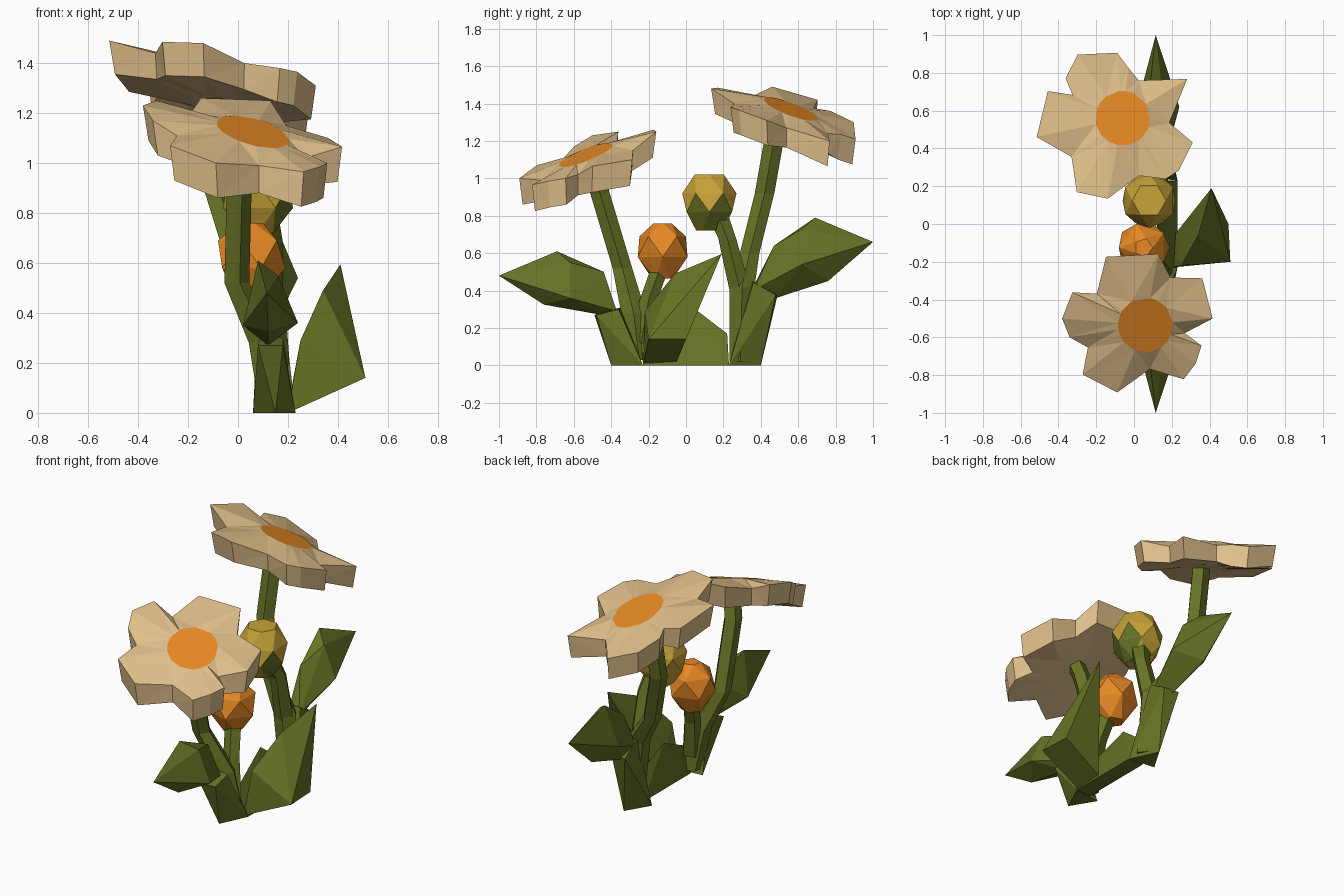
import bpy, bmesh, math
from mathutils import Vector

if "Cube" in bpy.data.objects:
    bpy.data.objects.remove(bpy.data.objects["Cube"])


def material(name, rgb):
    m = bpy.data.materials.new(name)
    m.diffuse_color = (*rgb, 1)
    m.use_nodes = True
    m.node_tree.nodes["Principled BSDF"].inputs["Base Color"].default_value = m.diffuse_color
    return m


GREEN = material("leaf_green", (0.135, 0.165, 0.018))
CREAM = material("petal_cream", (0.74, 0.52, 0.255))
ORANGE = material("orange", (0.80, 0.25, 0.018))
YELLOW = material("bud_yellow", (0.58, 0.37, 0.04))


def finish(name, bm, *mats):
    bmesh.ops.recalc_face_normals(bm, faces=bm.faces)
    me = bpy.data.meshes.new(name)
    bm.to_mesh(me)
    bm.free()
    for m in mats:
        me.materials.append(m)
    ob = bpy.data.objects.new(name, me)
    bpy.context.collection.objects.link(ob)
    return ob


def hull(name, pts, mat=GREEN):
    bm = bmesh.new()
    for p in pts:
        bm.verts.new(p)
    bmesh.ops.convex_hull(bm, input=bm.verts)
    loose = [v for v in bm.verts if not v.link_faces]
    bmesh.ops.delete(bm, geom=loose, context='VERTS')
    return finish(name, bm, mat)


def stem(name, path, sides=5):
    # path entries: x, y, z, radius
    bm = bmesh.new()
    rings = []
    for x, y, z, r in path:
        rings.append([bm.verts.new((x + r * math.cos(math.tau * i / sides),
                                    y + r * math.sin(math.tau * i / sides), z))
                      for i in range(sides)])
    for a, b in zip(rings, rings[1:]):
        for i in range(sides):
            j = (i + 1) % sides
            bm.faces.new((a[i], a[j], b[j], b[i]))
    bm.faces.new(rings[0])
    bm.faces.new(rings[-1])
    finish(name, bm, GREEN)


def flower(name, centre, slope, outline, thick):
    # thick faceted slab: tilted orange middle, rim following the outline points
    bm = bmesh.new()
    c = Vector(centre)
    n = len(outline)
    offs = [Vector((x - c.x, y - c.y)) for x, y, z in outline]
    rad = [o.length for o in offs]

    def at(o, z):
        return bm.verts.new((c.x + o.x, c.y + o.y, z))

    def plane(o, dz):
        return at(o, c.z + slope[0] * o.x + slope[1] * o.y + dz)

    disc, top, low, under = [], [], [], []
    for i, o in enumerate(offs):
        z = outline[i][2]
        notch = rad[i] < rad[i - 1] and rad[i] < rad[(i + 1) % n]
        disc.append(plane(o.normalized() * 0.145, 0))
        top.append(at(o * (0.95 if notch else 0.99), z - (0.01 if notch else 0)))
        low.append(at(o * (0.93 if notch else 0.94), z - thick + (0.02 if notch else 0)))
        under.append(plane(o.normalized() * 0.12, -thick - 0.02))
    for a, b in ((disc, top), (top, low), (low, under)):
        for i in range(n):
            j = (i + 1) % n
            bm.faces.new((a[i], a[j], b[j], b[i]))
    bm.faces.new(under)
    bm.faces.new(disc).material_index = 1
    quads = [f for f in bm.faces if len(f.verts) == 4]
    bmesh.ops.triangulate(bm, faces=quads)
    finish(name, bm, CREAM, ORANGE)


def bud(name, centre, rings, sides, mats, rule=None):
    # faceted lathe; rings are (height, radius), alternate rings twisted half a step
    bm = bmesh.new()
    pts = []
    for k, (z, r) in enumerate(rings):
        for i in range(sides):
            a = math.tau * (i + 0.5 * (k % 2)) / sides
            pts.append(bm.verts.new((centre[0] + r * math.cos(a),
                                     centre[1] + r * math.sin(a), z)))
    bmesh.ops.convex_hull(bm, input=pts)
    bmesh.ops.recalc_face_normals(bm, faces=bm.faces)
    bm.normal_update()
    if rule:
        for f in bm.faces:
            f.material_index = int(f.normal.dot(Vector(rule)) > 0.7)
    finish(name, bm, *mats)


# Flower heads
flower("front_flower", (0.06, -0.535, 1.125), (-0.24, 0.38), [
    (-0.15, -0.17, 1.26), (0.13, -0.155, 1.25), (0.20, -0.27, 1.16),
    (0.365, -0.285, 1.10), (0.42, -0.50, 1.065), (0.28, -0.58, 1.03),
    (0.36, -0.645, 1.0), (0.33, -0.74, 0.985), (0.265, -0.825, 0.965),
    (0.085, -0.78, 1.0), (-0.09, -0.895, 1.0), (-0.275, -0.80, 1.07),
    (-0.26, -0.66, 1.12), (-0.345, -0.60, 1.17), (-0.385, -0.50, 1.23),
    (-0.33, -0.36, 1.25), (-0.21, -0.36, 1.20)], 0.14)
flower("rear_flower", (-0.06, 0.56, 1.37), (-0.25, -0.36), [
    (-0.365, 0.775, 1.36), (-0.30, 0.90, 1.30), (-0.09, 0.91, 1.21),
    (-0.03, 0.83, 1.235), (0.03, 0.77, 1.25), (0.285, 0.77, 1.20),
    (0.20, 0.535, 1.28), (0.315, 0.43, 1.31), (0.24, 0.28, 1.365),
    (0.17, 0.235, 1.38), (0.03, 0.24, 1.41), (-0.14, 0.13, 1.48),
    (-0.305, 0.165, 1.485), (-0.345, 0.345, 1.45), (-0.52, 0.46, 1.49),
    (-0.46, 0.705, 1.42), (-0.34, 0.69, 1.385)], 0.135)

# Stems
stem("front_stem", [(0.14, -0.25, 0.03, 0.07), (0.10, -0.28, 0.28, 0.07),
                    (-0.01, -0.34, 0.52, 0.055), (0.0, -0.46, 0.92, 0.055),
                    (0.03, -0.49, 1.03, 0.055)])
stem("rear_stem", [(0.16, 0.29, 0.02, 0.06), (0.12, 0.30, 0.42, 0.07),
                   (0.0, 0.34, 0.6, 0.055), (-0.10, 0.42, 0.92, 0.055),
                   (-0.09, 0.48, 1.26, 0.055)])
stem("yellow_bud_stem", [(0.12, 0.29, 0.40, 0.06), (0.13, 0.22, 0.68, 0.05),
                         (0.1, 0.17, 0.8, 0.06)])
stem("orange_bud_stem", [(0.13, -0.24, 0.12, 0.06), (0.10, -0.2, 0.35, 0.05),
                         (0.07, -0.14, 0.52, 0.05)])

# Buds
bud("orange_bud", (0.05, -0.125), [(0.76, 0.05), (0.69, 0.13), (0.58, 0.14),
                                   (0.465, 0.06)], 5, [ORANGE])
bud("yellow_bud", (0.08, 0.125), [(1.02, 0.09), (0.92, 0.145), (0.82, 0.14),
                                  (0.72, 0.07)], 6, [YELLOW, GREEN], (0.77, 0.0, -0.64))

# Side leaves with their stalks; the rear one sits higher
for name, s, dz in (("front_leaf", -1, 0.0), ("rear_leaf", 1, 0.18)):
    high = dz > 0
    inner = ([(0.10, 0.47, 0.64), (0.10, 0.35, 0.40), (0.17, 0.36, 0.40), (0.12, 0.48, 0.36)]
             if high else
             [(0.10, -0.44, 0.50), (0.12, -0.45, 0.27), (0.14, -0.37, 0.29)])
    hull(name, [(0.115, s * 1.0, 0.48 + dz), (0.08, s * 0.69, 0.61 + dz),
                (0.16, s * 0.62, 0.55 + dz), (0.02, s * 0.64, 0.35 + dz),
                (0.24, s * 0.62, 0.36 + dz), (0.12, s * 0.76, 0.325 + dz * 0.7)] + inner)
    hull(name + "_stalk", [(0.15, s * 0.40, 0), (0.23, s * 0.23, 0), (0.06, s * 0.25, 0),
                           (0.08, s * 0.49, 0.27 + dz * 0.6),
                           (0.18, s * 0.48, 0.27 + dz * 0.6),
                           (0.09, s * 0.35, 0.31 + dz * 0.8),
                           (0.18, s * 0.36, 0.30 + dz * 0.8)])

# Broad leaf leaning out to the right
hull("right_leaf", [(0.41, 0.19, 0.595), (0.51, -0.20, 0.14), (0.50, 0.0, 0.14),
                    (0.20, -0.23, 0.0), (0.22, -0.22, 0.13), (0.25, -0.22, 0.29),
                    (0.34, -0.06, 0.49), (0.22, -0.05, 0.02)])

# Low tuft joining the stems
hull("base_tuft", [(0.13, -0.23, 0), (0.23, -0.23, 0), (0.23, 0.23, 0), (0.13, 0.23, 0),
                   (0.12, 0.05, 0.30), (0.16, -0.24, 0.16), (0.16, 0.22, 0.17)])
